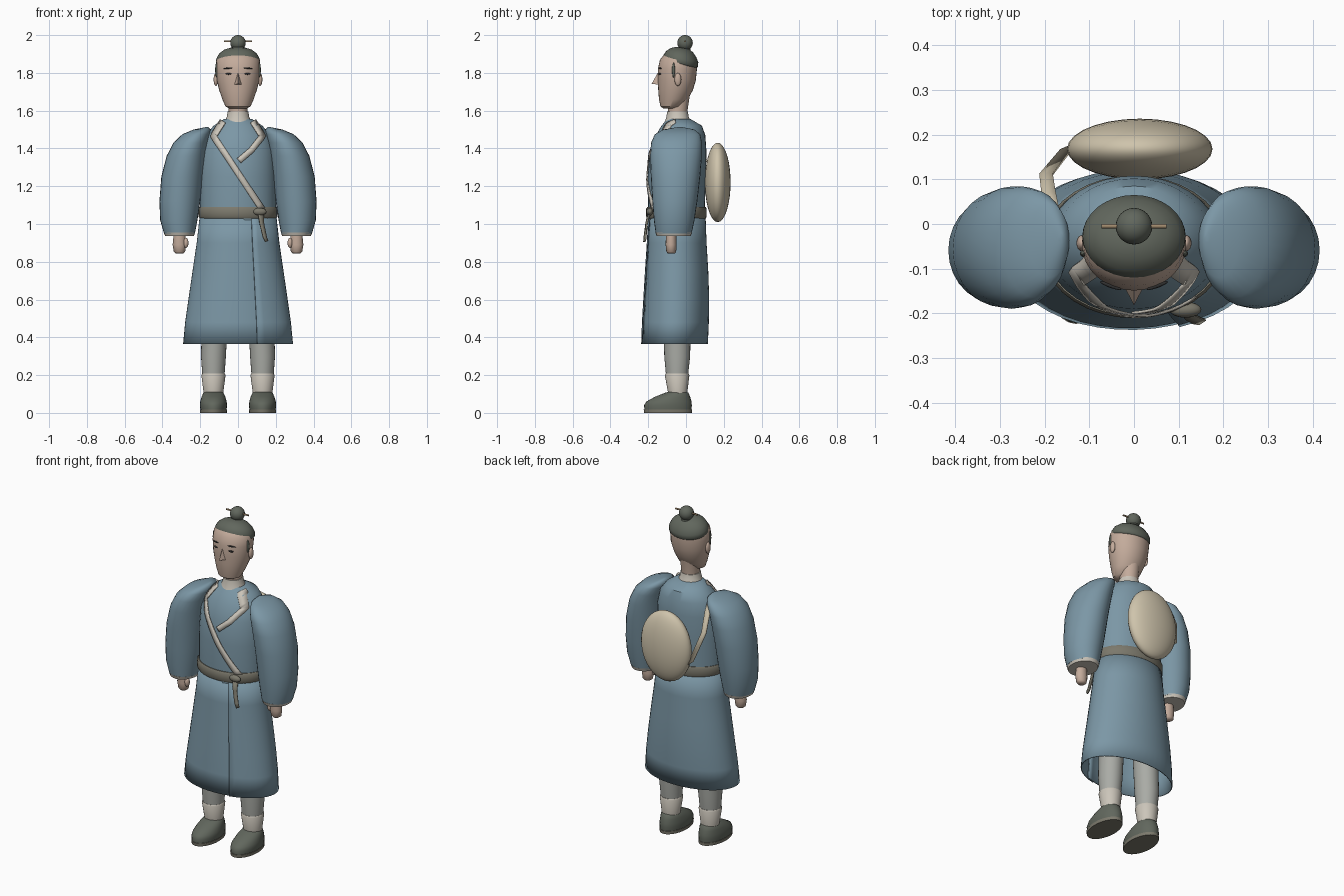
import bpy, bmesh, math
from mathutils import Vector

if "Cube" in bpy.data.objects:
    bpy.data.objects.remove(bpy.data.objects["Cube"])


def mat(name, r, g, b):
    m = bpy.data.materials.new(name)
    m.diffuse_color = (r, g, b, 1)
    m.use_nodes = True
    m.node_tree.nodes["Principled BSDF"].inputs["Base Color"].default_value = m.diffuse_color
    return m


ROBE = mat("robe_blue", .20, .31, .38)
SKIN = mat("skin", .55, .41, .33)
HAIR = mat("hair_dark", .12, .135, .11)
CREAM = mat("cream", .60, .56, .49)
GREY = mat("trouser_grey", .40, .41, .38)
STRAW = mat("straw", .62, .55, .41)
BELT = mat("belt", .20, .19, .15)
DARK = mat("dark", .03, .03, .03)
WOOD = mat("wood", .35, .25, .15)


def finish(name, bm, material, angle=40, thick=0):
    me = bpy.data.meshes.new(name)
    bmesh.ops.recalc_face_normals(bm, faces=bm.faces)
    bm.to_mesh(me)
    bm.free()
    ob = bpy.data.objects.new(name, me)
    bpy.context.collection.objects.link(ob)
    me.materials.append(material)
    bpy.ops.object.select_all(action='DESELECT')
    ob.select_set(True)
    bpy.context.view_layer.objects.active = ob
    bpy.ops.object.shade_smooth_by_angle(angle=math.radians(angle))
    if thick:
        mod = ob.modifiers.new("thickness", 'SOLIDIFY')
        mod.thickness = thick
        mod.offset = 0
    return ob


def loft(name, rows, material, n=28, caps=True, shear=0, angle=40):
    """Stack of ellipses: rows are (z, centre x, half width, front y, back y)."""
    bm = bmesh.new()
    rings = []
    for z, cx, rx, y0, y1 in rows:
        ring = []
        for i in range(n):
            a = 2 * math.pi * i / n
            dy = (y1 - y0) / 2 * math.sin(a)
            ring.append(bm.verts.new((cx + rx * math.cos(a), (y0 + y1) / 2 + dy, z - shear * dy)))
        rings.append(ring)
    for a, b in zip(rings, rings[1:]):
        for i in range(n):
            bm.faces.new((a[i], a[(i + 1) % n], b[(i + 1) % n], b[i]))
    if caps:
        bm.faces.new(rings[0][::-1])
        bm.faces.new(rings[-1])
    return finish(name, bm, material, angle)


def ball(name, loc, rad, material, u=24, v=16, rot=(0, 0, 0)):
    bm = bmesh.new()
    bmesh.ops.create_uvsphere(bm, u_segments=u, v_segments=v, radius=1)
    ob = finish(name, bm, material, 60)
    ob.location, ob.scale, ob.rotation_euler = loc, rad, rot
    return ob


def strip(name, pairs, material, thick=.006):
    """Band through pairs of edge points."""
    bm = bmesh.new()
    vs = [(bm.verts.new(a), bm.verts.new(b)) for a, b in pairs]
    for p, q in zip(vs, vs[1:]):
        bm.faces.new((p[0], p[1], q[1], q[0]))
    return finish(name, bm, material, 40, thick)


# Torso
TORSO = [(1.02, 0, .20, -.20, .10), (1.10, 0, .20, -.20, .10), (1.25, 0, .20, -.203, .105),
         (1.39, 0, .193, -.19, .108), (1.47, 0, .17, -.16, .102), (1.52, 0, .13, -.13, .085),
         (1.555, 0, .075, -.10, .025)]
loft("robe_torso", TORSO, ROBE, 36)


def torso_front(x, z, off=.005):
    for a, b in zip(TORSO, TORSO[1:]):
        if z <= b[0] or b is TORSO[-1]:
            t = min(1, max(0, (z - a[0]) / (b[0] - a[0])))
            rx, y0, y1 = (a[k] + (b[k] - a[k]) * t for k in (2, 3, 4))
            u = min(abs(x) / rx, .97)
            return Vector((x, (y0 + y1) / 2 - (y1 - y0) / 2 * math.sqrt(1 - u * u) - off, z))


# Collar bands laid on the chest
def band(name, pts, w):
    pts = [Vector(p) for p in pts]
    path = [a.lerp(b, i / 8) for a, b in zip(pts, pts[1:]) for i in range(8)] + [pts[-1]]
    pairs = []
    for i, p in enumerate(path):
        t = (path[min(i + 1, len(path) - 1)] - path[max(i - 1, 0)]).normalized() * w / 2
        pairs.append((torso_front(p.x - t.y, p.y + t.x), torso_front(p.x + t.y, p.y - t.x)))
    strip(name, pairs, CREAM)


band("collar_band_long", [(-.08, 1.545), (-.13, 1.465), (-.02, 1.30), (.13, 1.075)], .032)
band("collar_band_short", [(.08, 1.545), (.13, 1.465), (.07, 1.39), (.005, 1.335)], .032)

# Skirt: open sheet with its front edges overlapping
bm = bmesh.new()
prev = None
start, n = math.radians(-69.5), 44
for z, rx, y0, y1 in [(1.06, .198, -.198, .10), (.90, .216, -.207, .106), (.75, .238, -.217, .115),
                      (.60, .26, -.226, .12), (.48, .277, -.233, .118), (.365, .288, -.237, .113)]:
    row = []
    for i in range(n + 1):
        t = i / n
        a = start - t * (2 * math.pi + .25) + .25
        k = .965 + .035 * min(1, t * 6) + .012 * max(0, t - .8) / .2
        row.append(bm.verts.new((rx * k * math.cos(a), (y0 + y1) / 2 + (y1 - y0) / 2 * k * math.sin(a), z)))
    if prev:
        for i in range(n):
            bm.faces.new((prev[i], prev[i + 1], row[i + 1], row[i]))
    prev = row
finish("robe_skirt", bm, ROBE, 40, .006)

# Belt, knot and hanging tails
loft("belt", [(1.03, 0, .203, -.205, .105), (1.04, 0, .209, -.211, .109),
              (1.08, 0, .209, -.211, .109), (1.09, 0, .203, -.205, .105)], BELT, 36)
ball("belt_knot", (.115, -.192, 1.065), (.036, .018, .02), BELT, 16, 10)
strip("belt_tail", [((.105, -.20, 1.06), (.135, -.19, 1.06)), ((.115, -.213, 1.0), (.138, -.205, 1.0)),
                    ((.132, -.222, .93), (.152, -.212, .93)), ((.145, -.224, .905), (.16, -.214, .91))], BELT)

# Neck, inner collar, head
loft("neck", [(1.53, 0, .05, -.095, .005), (1.60, 0, .05, -.095, .008), (1.68, 0, .055, -.10, .02)], SKIN)
loft("inner_collar", [(1.535, 0, .075, -.115, .03), (1.565, 0, .06, -.104, .015),
                      (1.595, 0, .055, -.10, .01)], CREAM)
loft("head", [(1.612, 0, .045, -.12, -.045), (1.622, 0, .066, -.135, -.02), (1.66, 0, .083, -.143, .01),
              (1.71, 0, .10, -.147, .037), (1.76, 0, .112, -.149, .052), (1.82, 0, .117, -.149, .058),
              (1.87, 0, .113, -.138, .057), (1.905, 0, .085, -.11, .04), (1.92, 0, .04, -.07, .01)], SKIN, 32)

# Hair cap, bun and pin
loft("hair_cap", [(1.842, 0, .108, -.116, .055), (1.852, 0, .116, -.122, .064), (1.875, 0, .115, -.12, .065),
                  (1.90, 0, .101, -.105, .054), (1.92, 0, .075, -.08, .038), (1.931, 0, .04, -.05, .018),
                  (1.933, 0, .01, -.025, -.01)], HAIR, 32, shear=.2, angle=60)
loft("bun_base", [(1.92, 0, .03, -.035, .025), (1.94, 0, .026, -.031, .021)], HAIR, 16)
ball("hair_bun", (0, -.005, 1.959), (.041, .041, .041), HAIR)
bm = bmesh.new()
bmesh.ops.create_cone(bm, cap_ends=True, segments=10, radius1=.005, radius2=.005, depth=.146)
pin = finish("hair_pin", bm, WOOD)
pin.location, pin.rotation_euler = (0, -.005, 1.967), (0, math.pi / 2, 0)

# Nose wedge
bm = bmesh.new()
top, tip = bm.verts.new((0, -.143, 1.812)), bm.verts.new((0, -.182, 1.742))
l, r = bm.verts.new((-.021, -.142, 1.738)), bm.verts.new((.021, -.142, 1.738))
for f in ((top, l, tip), (top, tip, r), (l, r, tip), (top, r, l)):
    bm.faces.new(f)
finish("nose", bm, SKIN)

for s, side in ((-1, "right"), (1, "left")):
    # Face details
    ball("eye_" + side, (s * .05, -.139, 1.795), (.016, .005, .005), DARK, 12, 8, (0, 0, s * .3))
    ball("brow_" + side, (s * .052, -.138, 1.825), (.026, .005, .004), DARK, 12, 8, (0, s * .1, s * .35))
    ball("ear_" + side, (s * .117, -.043, 1.765), (.012, .018, .034), SKIN, 16, 12)
    ball("sideburn_" + side, (s * .113, -.066, 1.815), (.008, .008, .04), HAIR, 12, 8)

    # Sleeve and cuff
    loft("sleeve_" + side, [(z, s * (a + b) / 2, (b - a) / 2, y0, y1) for z, a, b, y0, y1 in [
        (.95, .228, .392, -.16, .03), (1.02, .215, .412, -.17, .045), (1.12, .20, .416, -.178, .06),
        (1.25, .185, .406, -.186, .075), (1.36, .17, .378, -.19, .084), (1.43, .158, .342, -.185, .084),
        (1.475, .148, .295, -.165, .075), (1.50, .145, .235, -.12, .045), (1.513, .158, .172, -.042, -.02)]],
        ROBE, 28, angle=60)
    loft("cuff_" + side, [(.936, s * .31, .076, -.155, .025), (.955, s * .31, .083, -.162, .032)], CREAM)

    # Hand and thumb
    loft("hand_" + side, [(.843, s * .31, .018, -.095, -.06), (.853, s * .31, .03, -.104, -.052),
                          (.89, s * .31, .036, -.108, -.05), (.95, s * .31, .03, -.106, -.052)], SKIN, 16, angle=60)
    ball("thumb_" + side, (s * .276, -.09, .90), (.014, .016, .027), SKIN, 12, 10)

    # Legs, gaiters, shoes
    x = s * .13
    loft("trouser_leg_" + side, [(.19, x, .058, -.105, .01), (.30, x, .066, -.115, .022),
                                 (.80, x * .85, .072, -.125, .03)], GREY)
    loft("gaiter_" + side, [(.09, x, .05, -.092, .005), (.20, x, .064, -.112, .018),
                            (.208, x, .06, -.108, .014)], CREAM)
    loft("shoe_" + side, [(.015, x, .069, -.22, .029), (.04, x, .072, -.222, .031), (.06, x, .07, -.21, .029),
                          (.085, x, .063, -.165, .022), (.105, x, .054, -.115, .014),
                          (.113, x, .045, -.09, .004)], HAIR, 28, angle=60)
    loft("sole_" + side, [(0, x, .071, -.222, .031), (.018, x, .072, -.224, .032)], BELT)

# Straw bundle on the back with its shoulder strap
ball("back_bundle", (.013, .168, 1.22), (.163, .068, .21), STRAW, 28, 18)
strip("bundle_strap", [((-.13, .18, 1.14), (-.165, .165, 1.17)), ((-.182, .112, 1.33), (-.212, .11, 1.33)),
                       ((-.175, .07, 1.44), (-.207, .065, 1.44)), ((-.165, .02, 1.50), (-.195, .02, 1.49))], STRAW)
